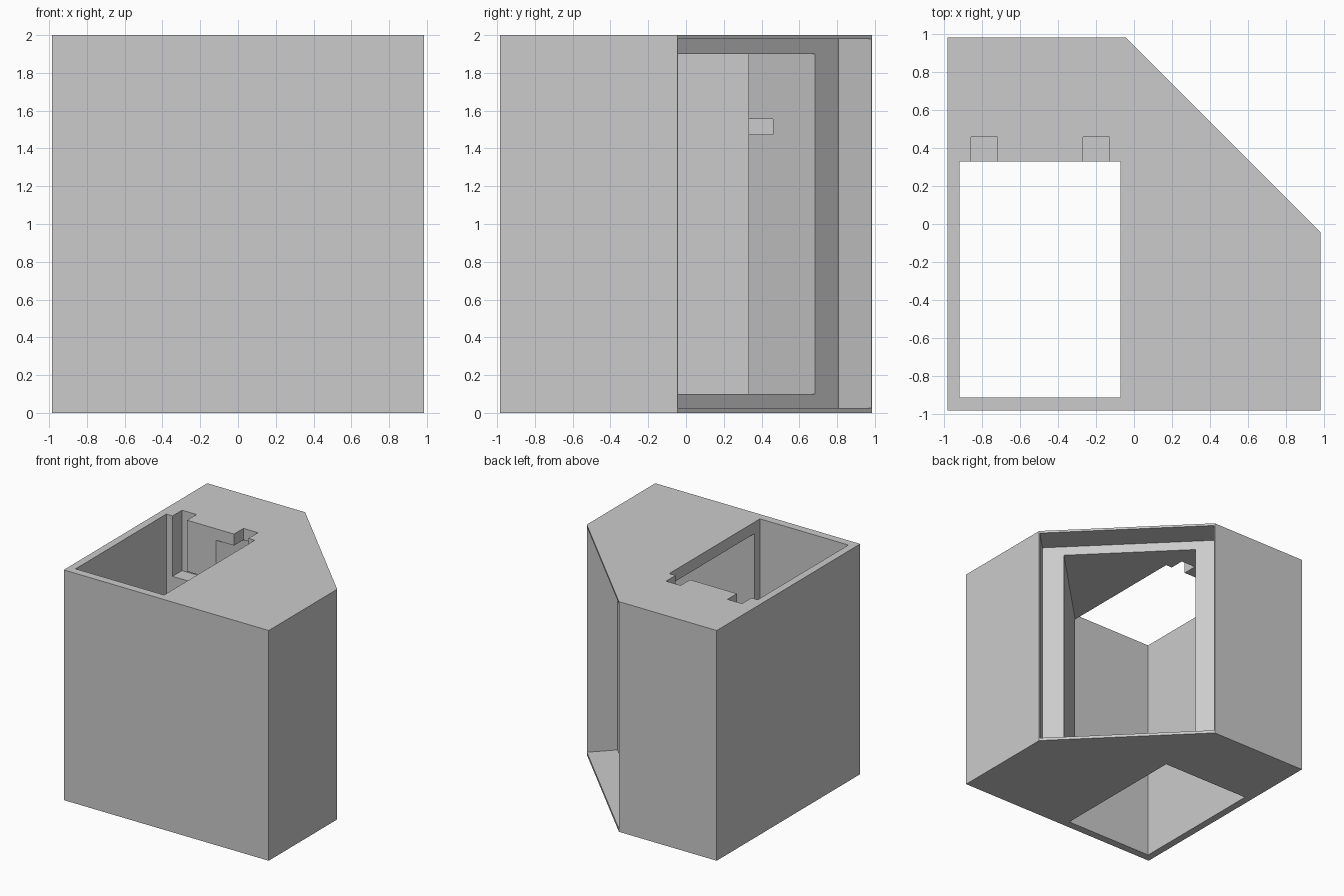
import bpy
import bmesh
import math
from mathutils import Matrix

old = bpy.data.objects.get("Cube")
if old:
    bpy.data.objects.remove(old)

grey = bpy.data.materials.new("plain grey")
grey.use_nodes = True
colour = (0.6, 0.6, 0.6, 1)
grey.diffuse_color = colour
grey.node_tree.nodes["Principled BSDF"].inputs["Base Color"].default_value = colour


def prism(name, outline, z0, z1, turn=0.0):
    """Extrude a flat outline from z0 to z1, optionally turned about z."""
    bm = bmesh.new()
    face = bm.faces.new([bm.verts.new((x, y, z0)) for x, y in outline])
    top = bmesh.ops.extrude_face_region(bm, geom=[face])["geom"]
    verts = [v for v in top if isinstance(v, bmesh.types.BMVert)]
    bmesh.ops.translate(bm, verts=verts, vec=(0, 0, z1 - z0))
    bm.transform(Matrix.Rotation(turn, 4, "Z"))
    bmesh.ops.recalc_face_normals(bm, faces=bm.faces)
    mesh = bpy.data.meshes.new(name)
    bm.to_mesh(mesh)
    bm.free()
    mesh.materials.append(grey)
    obj = bpy.data.objects.new(name, mesh)
    bpy.context.collection.objects.link(obj)
    return obj


def box(name, x0, x1, y0, y1, z0, z1, turn=0.0):
    return prism(name, [(x0, y0), (x1, y0), (x1, y1), (x0, y1)], z0, z1, turn)


# Block with one corner cut off
H, C = 0.985, -0.045
body = prism("corner_housing", [(-H, -H), (H, -H), (H, C), (C, H), (-H, H)], 0, 2)

DIAG = math.radians(45)
BACK, SLOT_BACK, SLOT_FLOOR = 0.33, 0.46, 1.475
cutters = [
    # Shaft running from top to bottom
    box("shaft_cutter", -0.92, -0.07, -0.915, BACK, -0.1, 2.1),
    # Shallow recess in the diagonal face, then the window into the shaft
    box("recess_cutter", 0.42, 1.0, -0.723, 0.723, 0.025, 1.98, DIAG),
    box("window_cutter", -0.66, 0.6, -0.545, 0.545, 0.1, 1.9, DIAG),
    # Crosswise channel joining the two hanging slots
    box("channel_cutter", -0.86, -0.13, BACK - 0.1, SLOT_BACK, SLOT_FLOOR, 1.555),
]
# Keep the window from cutting past the shaft's far walls
limit = box("window_limit", -0.5, 1, -0.86, 1, 0.05, 1.95)
trim = cutters[2].modifiers.new("trim", "BOOLEAN")
trim.operation, trim.solver, trim.object = "INTERSECT", "EXACT", limit

# Hanging slots open at the top
for x in (-0.86, -0.27):
    cutters.append(box("slot_cutter", x, x + 0.14, BACK - 0.1, SLOT_BACK, SLOT_FLOOR, 2.1))

for cutter in cutters:
    mod = body.modifiers.new(cutter.name, "BOOLEAN")
    mod.operation, mod.solver, mod.object = "DIFFERENCE", "EXACT", cutter

# Bake the cuts and drop the helpers
graph = bpy.context.evaluated_depsgraph_get()
baked = bpy.data.meshes.new_from_object(body.evaluated_get(graph))
body.modifiers.clear()
body.data = baked
for helper in cutters + [limit]:
    bpy.data.objects.remove(helper)
